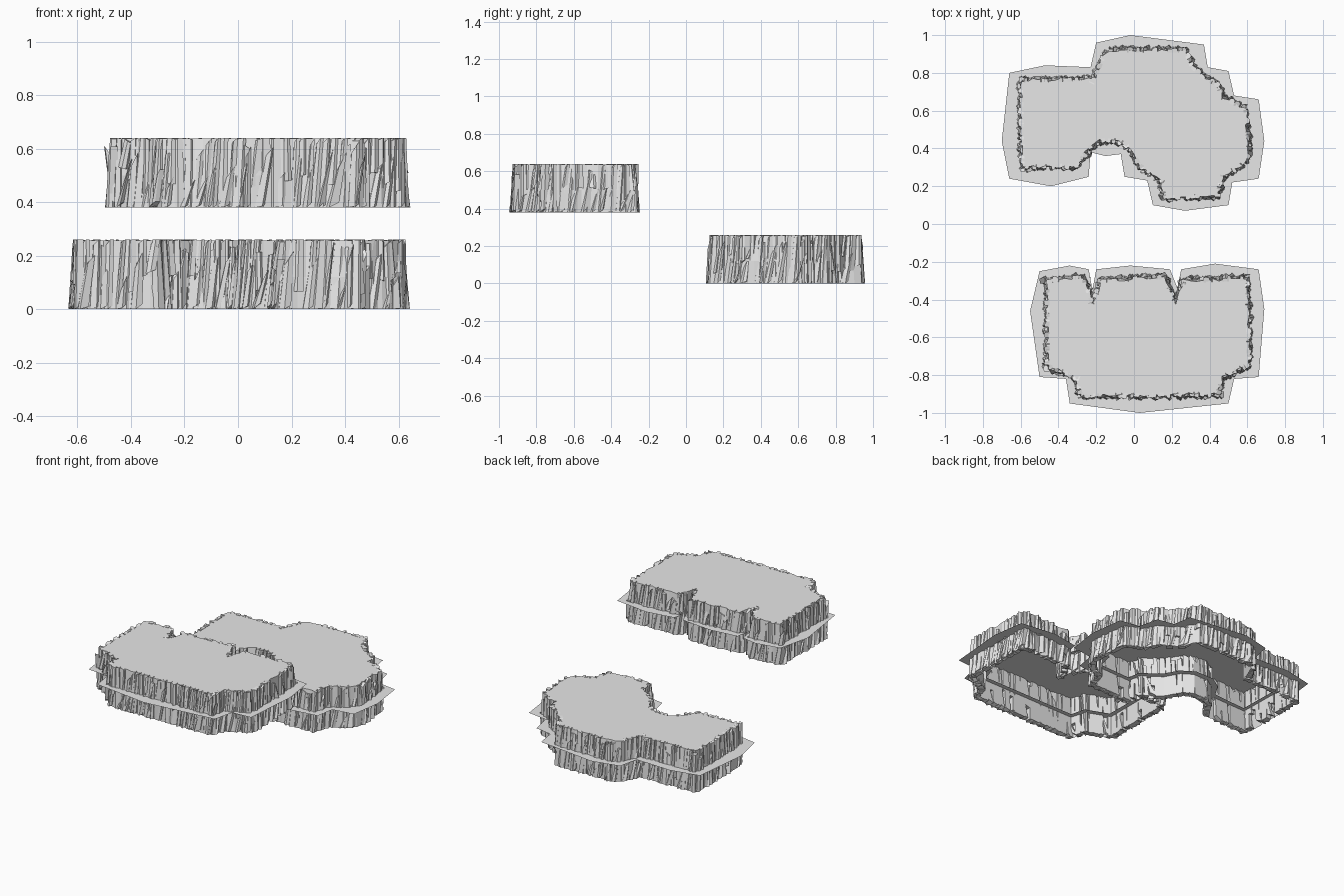
import bpy
import bmesh
import random
from mathutils import Vector

random.seed(7)
HEIGHT = 0.26
LEDGE_Z = 0.13
uni = random.uniform

if "Cube" in bpy.data.objects:
    bpy.data.objects.remove(bpy.data.objects["Cube"], do_unlink=True)

stone = bpy.data.materials.new("stone_grey")
stone.use_nodes = True
stone.diffuse_color = (0.8, 0.8, 0.8, 1)
bsdf = next(n for n in stone.node_tree.nodes if n.type == 'BSDF_PRINCIPLED')
bsdf.inputs["Base Color"].default_value = stone.diffuse_color


def make_object(name, bm, z):
    mesh = bpy.data.meshes.new(name)
    bm.to_mesh(mesh)
    bm.free()
    mesh.materials.append(stone)
    obj = bpy.data.objects.new(name, mesh)
    obj.location.z = z
    bpy.context.collection.objects.link(obj)
    return obj


def counter_clockwise(points):
    """Outlines are listed clockwise; turn them round."""
    return [Vector(p) for p in reversed(points)]


def segments(points):
    """Yield start, length, tangent and outward normal of every edge."""
    for a, b in zip(points, points[1:] + points[:1]):
        t = (b - a).normalized()
        yield a, (b - a).length, t, Vector((t.y, -t.x))


def vertex_normals(points):
    normals = [s[3] for s in segments(points)]
    return [(normals[i - 1] + normals[i]).normalized() for i in range(len(points))]


def resample(points, step):
    result = []
    for a, length, t, n in segments(points):
        count = max(1, round(length / step))
        result += [a + t * (length * i / count) for i in range(count)]
    return result


def build_cliff(name, outline, z):
    """Jagged wall, open underneath, closed by the flat plateau."""
    bm = bmesh.new()
    pts = resample(outline, 0.03)
    normals = vertex_normals(pts)
    rings = []
    for height, flare in ((0, 0.018), (0.12, 0.012), (HEIGHT - 0.003, 0)):
        ring = []
        for p, n in zip(pts, normals):
            q = p + n * (flare + uni(-0.009, 0.009))
            ring.append(bm.verts.new((q.x, q.y, height)))
        rings.append(ring)
    count = len(pts)
    for low, high in zip(rings, rings[1:]):
        for i in range(count):
            j = (i + 1) % count
            bm.faces.new((low[i], low[j], high[j], high[i]))
    bm.faces.new(rings[-1])
    make_object(name, bm, z)


def add_shard(bm, p, t, n, width, low, high, out_low, out_high, lean, slant):
    """One angular rock column with a ridged front and slanted ends."""
    ridge = uni(-0.3, 0.3)
    profile = ((-0.5, None), (-0.45, 0.6), (ridge, 1), (0.5, 0.7), (0.5, None))
    rings = []
    for level, out, shift, tilt, size in (
            (low, out_low, 0, slant * 0.5, 1), (high, out_high, lean, slant, 0.8)):
        ring = []
        for along, depth in profile:
            d = -0.012 if depth is None else out * depth
            q = p + t * (along * width * size + shift) + n * d
            height = min(HEIGHT, max(0, level + along * tilt))
            ring.append(bm.verts.new((q.x, q.y, height)))
        rings.append(ring)
    bottom, top = rings
    for i in range(len(bottom)):
        j = (i + 1) % len(bottom)
        bm.faces.new((bottom[i], bottom[j], top[j], top[i]))
    bm.faces.new(top)
    bm.faces.new(bottom[::-1])


def build_shards(name, outline, z):
    bm = bmesh.new()
    for a, length, t, n in segments(outline):
        # tall columns that reach the rim
        s = uni(0, 0.015)
        while s < length:
            width = uni(0.022, 0.045)
            low = random.choice((0, 0, uni(0.05, 0.15)))
            high = HEIGHT if random.random() < 0.75 else uni(0.2, 0.25)
            add_shard(bm, a + t * s, t, n, width, low, high,
                      uni(0.018, 0.034), uni(0.006, 0.022),
                      uni(-0.004, 0.022), uni(-0.02, 0.05))
            s += width * uni(0.75, 1.15)
        # low leaning splinters against the foot
        s = uni(0.01, 0.03)
        while s < length:
            width = uni(0.025, 0.05)
            add_shard(bm, a + t * s, t, n, width, 0, uni(0.08, 0.21),
                      uni(0.028, 0.038), uni(0.018, 0.028),
                      uni(0.005, 0.04), uni(0.03, 0.1))
            s += width * uni(1.2, 2)
    bmesh.ops.recalc_face_normals(bm, faces=bm.faces)
    make_object(name, bm, z)


def build_ledge(name, outer, outline, z):
    """Thin flat ring that cuts through the wall at mid height."""
    bm = bmesh.new()
    inner = [p - n * 0.05 for p, n in zip(outline, vertex_normals(outline))]
    edges = []
    for loop in (outer, inner):
        verts = [bm.verts.new((p.x, p.y, LEDGE_Z)) for p in loop]
        edges += [bm.edges.new((verts[i - 1], verts[i])) for i in range(len(verts))]
    bmesh.ops.triangle_fill(bm, edges=edges, use_beauty=True, normal=(0, 0, 1))
    bm.normal_update()
    for f in bm.faces:
        if f.normal.z < 0:
            f.normal_flip()
    make_object(name, bm, z)


# Outlines of the walls and of the ledges around them
back_wall = [
    (-.6, .76), (-.21, .77), (-.16, .89), (-.1, .92), (.27, .92), (.31, .83),
    (.38, .77), (.44, .74), (.47, .67), (.59, .61), (.61, .37), (.56, .3),
    (.47, .26), (.44, .15), (.16, .14), (.14, .23), (.03, .31), (-.02, .4),
    (-.08, .44), (-.18, .44), (-.24, .4), (-.3, .31), (-.59, .3)]
back_edge = [
    (-.66, .8), (-.47, .84), (-.23, .83), (-.2, .96), (-.02, 1), (.37, .95),
    (.39, .83), (.5, .81), (.53, .68), (.66, .66), (.69, .44), (.66, .24),
    (.52, .22), (.5, .1), (.27, .07), (.1, .1), (.07, .23), (-.05, .25),
    (-.07, .37), (-.15, .36), (-.23, .38), (-.24, .25), (-.44, .2), (-.66, .24),
    (-.7, .44)]
front_wall = [
    (-.46, -.3), (-.27, -.28), (-.22, -.42), (-.17, -.3), (.16, -.28),
    (.22, -.42), (.27, -.3), (.6, -.29), (.61, -.74), (.47, -.81), (.44, -.9),
    (-.28, -.91), (-.31, -.81), (-.46, -.75)]
front_edge = [
    (-.5, -.25), (-.34, -.22), (-.24, -.24), (-.22, -.35), (-.2, -.24),
    (-.02, -.22), (.19, -.24), (.23, -.34), (.25, -.24), (.43, -.21),
    (.66, -.24), (.69, -.45), (.66, -.81), (.53, -.82), (.5, -.95), (.03, -1),
    (-.34, -.95), (-.36, -.82), (-.5, -.81), (-.55, -.46)]

# Low plateau at the back, raised plateau at the front
for label, wall, edge, base in (("back", back_wall, back_edge, 0),
                                ("front", front_wall, front_edge, 0.38)):
    wall, edge = counter_clockwise(wall), counter_clockwise(edge)
    build_cliff(label + "_plateau", wall, base)
    build_shards(label + "_rock_columns", wall, base)
    build_ledge(label + "_ledge", edge, wall, base)
